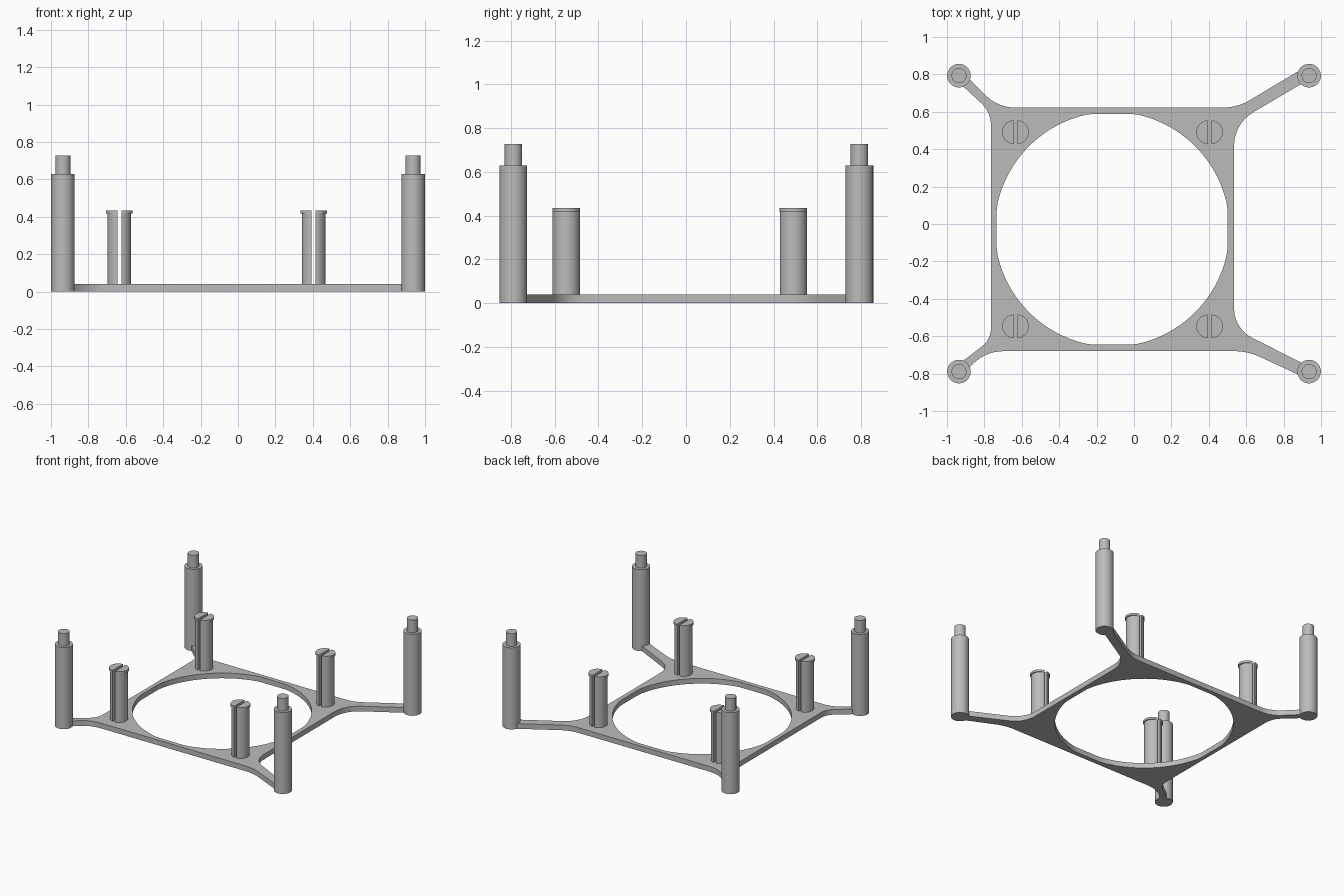
import bpy
from math import sin, cos, pi, sqrt
from mathutils import Vector

old = bpy.data.objects.get("Cube")
if old:
    bpy.data.objects.remove(old)

grey = bpy.data.materials.new("light_grey_plastic")
grey.use_nodes = True
color = (0.5, 0.5, 0.5, 1)
grey.diffuse_color = color
grey.node_tree.nodes["Principled BSDF"].inputs["Base Color"].default_value = color

PLATE_TOP = 0.04


def prism(name, outlines, z0, z1):
    """Extrude closed 2D outlines (inner ones become holes) from z0 to z1."""
    curve = bpy.data.curves.new(name, 'CURVE')
    curve.dimensions = '2D'
    curve.fill_mode = 'BOTH'
    curve.extrude = (z1 - z0) / 2
    for points in outlines:
        spline = curve.splines.new('POLY')
        spline.points.add(len(points) - 1)
        for p, co in zip(spline.points, points):
            p.co = (co[0], co[1], 0, 1)
        spline.use_cyclic_u = True
    obj = bpy.data.objects.new(name, curve)
    bpy.context.collection.objects.link(obj)
    obj.location.z = (z0 + z1) / 2
    bpy.ops.object.select_all(action='DESELECT')
    obj.select_set(True)
    bpy.context.view_layer.objects.active = obj
    bpy.ops.object.convert(target='MESH')
    obj = bpy.context.object
    finish(obj, name)
    return obj


def finish(obj, name):
    obj.name = name
    obj.data.materials.clear()
    obj.data.materials.append(grey)
    bpy.ops.object.shade_smooth_by_angle(angle=0.6)


def cylinder(name, x, y, radius, z0, z1):
    bpy.ops.mesh.primitive_cylinder_add(vertices=48, radius=radius, depth=z1 - z0,
                                        location=(x, y, (z0 + z1) / 2))
    finish(bpy.context.object, name)


def rounded(corners, steps=8):
    """Round each (x, y, tangent length) corner with a smooth bend."""
    pts = []
    n = len(corners)
    for i, (x, y, t) in enumerate(corners):
        c = Vector((x, y))
        if t == 0:
            pts.append(c)
            continue
        a = c + (Vector(corners[i - 1][:2]) - c).normalized() * t
        b = c + (Vector(corners[(i + 1) % n][:2]) - c).normalized() * t
        # circular arc as a rational quadratic
        w = (b - a).length / 2 / t
        for k in range(steps + 1):
            u = k / steps
            f, g, h = (1 - u) ** 2, 2 * w * u * (1 - u), u * u
            pts.append((a * f + c * g + b * h) / (f + g + h))
    return pts


# Frame plate with four arms, running anticlockwise from the back left
L, R, F, B = -0.765, 0.535, -0.68, 0.623
outline = rounded([
    (-0.728, B, 0.09), (-0.885, 0.78, 0), (-0.92, 0.742, 0), (L, 0.598, 0.07),
    (L, -0.617, 0.06), (-0.917, -0.735, 0), (-0.885, -0.77, 0), (-0.788, F, 0.09),
    (0.607, F, 0.07), (0.88, -0.806, 0), (0.90, -0.744, 0), (R, -0.56, 0.11),
    (R, 0.537, 0.12), (0.90, 0.752, 0), (0.875, 0.815, 0), (0.553, B, 0.075),
])

# Round opening flattened where it meets the thin rims
cx, cy, radius, limit = -0.117, -0.028, 0.628, 0.617
flat = sqrt(radius ** 2 - limit ** 2)
opening = []
for i in range(96):
    a = 2 * pi * (i + 0.5) / 96
    x, y = radius * cos(a), radius * sin(a)
    opening.append((cx + max(-limit, min(limit, x)), cy + max(-limit, min(limit, y))))
prism("frame_plate", [outline, opening], 0, PLATE_TOP)

# Corner posts with narrower pegs on top
for fb, y in (("front", -0.789), ("back", 0.793)):
    for lr, x in (("right", -0.936), ("left", 0.936)):
        cylinder(f"{fb}_{lr}_post", x, y, 0.063, 0, 0.63)
        cylinder(f"{fb}_{lr}_peg", x, y, 0.04, 0.63, 0.728)


def half_disc(x, y, side, gap, r, shift):
    """D-shaped half of a split disc, pushed outward by shift."""
    edge = sqrt(r * r - max(gap - shift, 0) ** 2)
    pts = [(gap, -edge)]
    for i in range(25):
        a = -pi / 2 + pi * i / 24
        if shift + r * cos(a) > gap + 0.001:
            pts.append((shift + r * cos(a), r * sin(a)))
    pts.append((gap, edge))
    return [(x + side * px, y + py) for px, py in pts]


# Split snap clips with a lip on the outer sides
for fb, y in (("front", -0.547), ("back", 0.491)):
    for lr, x in (("right", -0.634), ("left", 0.404)):
        for part, side in (("inner", 1), ("outer", -1)):
            name = f"{fb}_{lr}_clip_{part}"
            prism(name + "_stem", [half_disc(x, y, side, 0.01, 0.063, 0)],
                  PLATE_TOP, 0.42)
            prism(name + "_lip", [half_disc(x, y, side, 0.01, 0.063, 0.008)],
                  0.418, 0.435)
